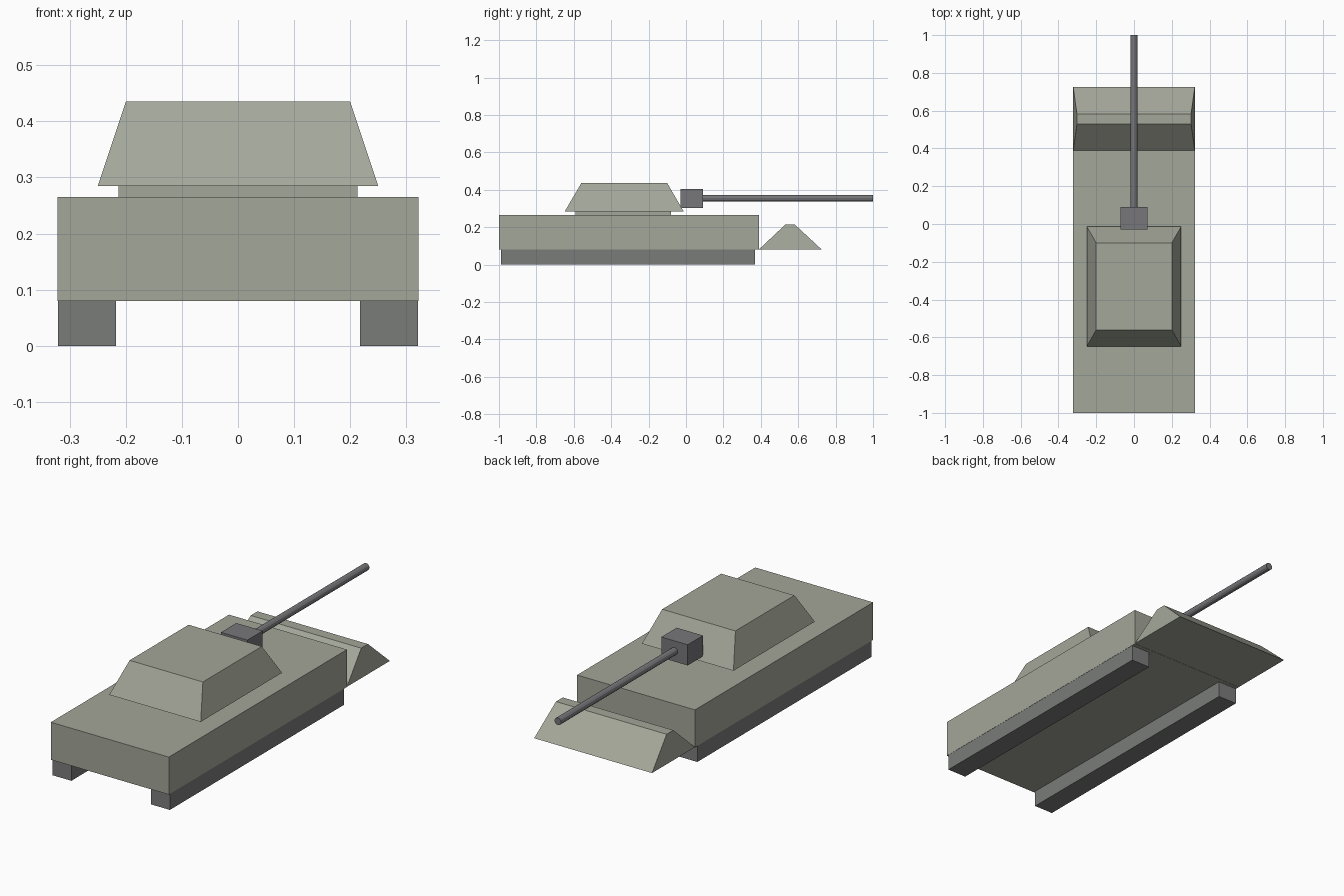
import bpy
import bmesh
from math import pi
from mathutils import Matrix

cube = bpy.data.objects.get("Cube")
if cube:
    bpy.data.objects.remove(cube, do_unlink=True)


def material(name, rgb):
    mat = bpy.data.materials.new(name)
    mat.use_nodes = True
    mat.diffuse_color = (*rgb, 1)
    mat.node_tree.nodes["Principled BSDF"].inputs["Base Color"].default_value = (*rgb, 1)
    return mat


armour = material("grey green armour", (0.37, 0.385, 0.32))
rubber = material("track grey", (0.195, 0.2, 0.195))
steel = material("gun steel", (0.185, 0.185, 0.195))


def finish(name, bm, mat):
    bmesh.ops.recalc_face_normals(bm, faces=bm.faces)
    mesh = bpy.data.meshes.new(name)
    bm.to_mesh(mesh)
    bm.free()
    mesh.materials.append(mat)
    obj = bpy.data.objects.new(name, mesh)
    bpy.context.collection.objects.link(obj)
    return obj


def block(name, mat, x, y, z, top_x=None, top_y=None):
    """Box over the ranges x, y, z; the top may have its own x and y ranges."""
    top_x, top_y = top_x or x, top_y or y
    bm = bmesh.new()
    bmesh.ops.create_cube(bm, size=1)
    for v in bm.verts:
        i, j, k = (int(c > 0) for c in v.co)
        v.co = ((top_x if k else x)[i], (top_y if k else y)[j], z[k])
    return finish(name, bm, mat)


# Hull and tracks
block("hull", armour, (-0.322, 0.322), (-1, 0.39), (0.08, 0.265))
for side, x in (("left", (0.217, 0.321)), ("right", (-0.321, -0.217))):
    block(side + "_track", rubber, x, (-0.99, 0.37), (0, 0.081))

# Sloped wedge at the end under the gun
block("wedge_plate", armour, (-0.322, 0.322), (0.39, 0.725), (0.081, 0.213),
      (-0.302, 0.302), (0.53, 0.583))

# Turret on its ring
block("turret_ring", armour, (-0.213, 0.213), (-0.59, -0.08), (0.26, 0.29))
block("turret", armour, (-0.25, 0.25), (-0.648, -0.013), (0.285, 0.435),
      (-0.2, 0.2), (-0.56, -0.1))

# Gun
block("gun_mantlet", steel, (-0.072, 0.072), (-0.03, 0.09), (0.303, 0.405))
bm = bmesh.new()
bmesh.ops.create_cone(bm, cap_ends=True, segments=12, radius1=0.018, radius2=0.018, depth=0.94,
                      matrix=Matrix.Translation((0, 0.53, 0.355)) @ Matrix.Rotation(pi / 2, 4, "X"))
finish("gun_barrel", bm, steel)
